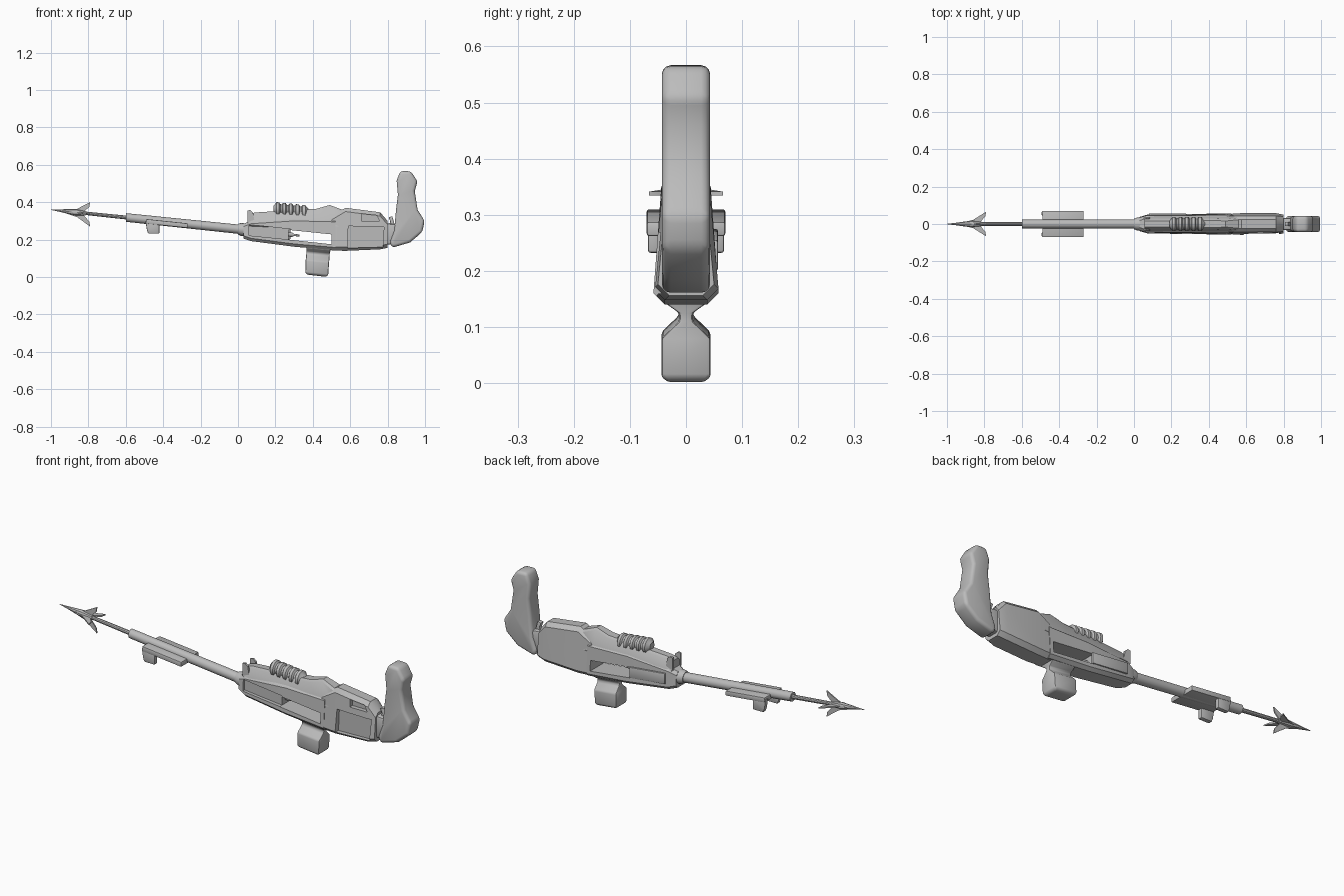
import bpy, bmesh, math
from mathutils import Vector

cube = bpy.data.objects.get("Cube")
if cube:
    bpy.data.objects.remove(cube, do_unlink=True)

grey = bpy.data.materials.new("grey metal")
grey.use_nodes = True
COLOUR = (0.5, 0.5, 0.5, 1)
grey.diffuse_color = COLOUR
grey.node_tree.nodes["Principled BSDF"].inputs["Base Color"].default_value = COLOUR


def apply(ob, kind, **settings):
    mod = ob.modifiers.new(kind, kind)
    for key, value in settings.items():
        setattr(mod, key, value)
    bpy.context.view_layer.objects.active = ob
    bpy.ops.object.modifier_apply(modifier=mod.name)


def smooth(ob, angle=35):
    bpy.ops.object.select_all(action='DESELECT')
    ob.select_set(True)
    bpy.context.view_layer.objects.active = ob
    bpy.ops.object.shade_smooth_by_angle(angle=math.radians(angle))


def skin(name, rings, bevel=0, segments=2, angle=35):
    """Closed surface through rings of equal point count."""
    bm = bmesh.new()
    loops = [[bm.verts.new(p) for p in ring] for ring in rings]
    n = len(loops[0])
    for a, b in zip(loops, loops[1:]):
        for i in range(n):
            j = (i + 1) % n
            bm.faces.new((a[i], a[j], b[j], b[i]))
    bm.faces.new(loops[0])
    bm.faces.new(loops[-1])
    bmesh.ops.recalc_face_normals(bm, faces=bm.faces)
    mesh = bpy.data.meshes.new(name)
    bm.to_mesh(mesh)
    bm.free()
    mesh.materials.append(grey)
    ob = bpy.data.objects.new(name, mesh)
    bpy.context.collection.objects.link(ob)
    if bevel:
        apply(ob, 'BEVEL', width=bevel, segments=segments, limit_method='ANGLE')
    smooth(ob, angle)
    return ob


def prism(name, outline, y0, y1, **kw):
    """Side outline in x, z given thickness along y."""
    return skin(name, [[(x, y, z) for x, z in outline] for y in (y0, y1)], **kw)


def hull_ring(x, low, high, w_low, w_high, c=0.015):
    """Chamfered cross-section of the body at x."""
    half = [(w_low - c, low), (w_low, low + c), (w_high, high - c), (w_high - c, high)]
    return [(x, y, z) for y, z in half] + [(x, -y, z) for y, z in reversed(half)]


def cut(ob, outline, y0, y1):
    cutter = prism("cutter", outline, y0, y1)
    cutter.hide_render = True
    apply(ob, 'BOOLEAN', object=cutter, operation='DIFFERENCE', solver='EXACT')
    bpy.data.objects.remove(cutter, do_unlink=True)
    smooth(ob)


def axis_z(x):
    """Height of the sloping barrel line at x."""
    return 0.256 - 0.104 * x


def turned(name, stations, sides=16, offset=0):
    """Round part along the barrel line from (x, radius) stations."""
    rings = []
    for x, r in stations:
        turn = [2 * math.pi * i / sides for i in range(sides)]
        rings.append([(x, r * math.cos(t), axis_z(x) + offset + r * math.sin(t)) for t in turn])
    return skin(name, rings)


# Harpoon
turned("harpoon_shaft", [(-0.92, 0.009), (-0.58, 0.011)], 10)
turned("harpoon_point", [(-1, 0.001), (-0.95, 0.007), (-0.87, 0.018), (-0.815, 0.012)], 8)
fin = [(-0.94, 0.004), (-0.86, 0.022), (-0.79, 0.066), (-0.795, 0.04), (-0.825, 0.008)]
for side, label in ((1, "upper"), (-1, "lower")):
    prism(label + "_barb", [(x, axis_z(x) + side * h - 0.003) for x, h in fin], -0.003, 0.003)
for side, label in ((1, "left"), (-1, "right")):
    skin(label + "_barb", [[(x, side * h, axis_z(x) + dz) for x, h in fin] for dz in (-0.004, 0.003)])

# Barrel with its cross plate and two hanging prongs
turned("barrel", [(-0.6, 0.023), (0.06, 0.025)])
turned("barrel_collar", [(0.0, 0.028), (0.015, 0.034), (0.06, 0.036)])
plate = [(-0.49, -0.07), (-0.27, -0.07), (-0.27, 0.07), (-0.49, 0.07)]
skin("cross_plate", [[(x, y, axis_z(x) + dz) for x, y in plate] for dz in (-0.022, 0.003)], bevel=0.004)
for side, label in ((1, "left"), (-1, "right")):
    prism(label + "_prong", [(-0.495, 0.3), (-0.42, 0.29), (-0.42, 0.232), (-0.48, 0.232), (-0.487, 0.25)],
          side * 0.045, side * 0.068, bevel=0.005)

# Fore body with the open slot
fore = skin("fore_body", [
    hull_ring(0.03, 0.205, 0.285, 0.038, 0.034),
    hull_ring(0.07, 0.192, 0.3, 0.05, 0.046),
    hull_ring(0.3, 0.162, 0.315, 0.054, 0.046),
    hull_ring(0.52, 0.143, 0.31, 0.056, 0.048)])
cut(fore, [(0.27, 0.252), (0.5, 0.228), (0.5, 0.175), (0.27, 0.2)], -0.1, 0.1)
cut(fore, [(0.06, 0.28), (0.28, 0.256), (0.28, 0.2), (0.06, 0.222)], -0.1, -0.034)
prism("side_plate", [(0.08, 0.275), (0.28, 0.255), (0.28, 0.2), (0.08, 0.22)], 0.045, 0.057, bevel=0.004)
turned("slot_bolt", [(0.25, 0.012), (0.29, 0.012), (0.30, 0.006), (0.33, 0.006)], 10)

# Top cover, narrowing upward, with front sight and rear hump
skin("top_cover", [
    hull_ring(0.055, 0.27, 0.335, 0.04, 0.026, 0.01),
    hull_ring(0.09, 0.27, 0.345, 0.045, 0.026, 0.01),
    hull_ring(0.42, 0.26, 0.365, 0.048, 0.03, 0.01),
    hull_ring(0.49, 0.26, 0.385, 0.048, 0.026, 0.01),
    hull_ring(0.57, 0.26, 0.355, 0.048, 0.034, 0.01)])
for side, label in ((1, "left"), (-1, "right")):
    prism(label + "_sight_post", [(0.05, 0.29), (0.09, 0.29), (0.08, 0.345), (0.065, 0.358), (0.05, 0.355)],
          side * 0.026, side * 0.036)

# Ribbed grip roll on the cover
roll = [(0.19, 0.018)]
for i in range(5):
    x = 0.2 + i * 0.035
    roll += [(x, 0.029), (x + 0.006, 0.038), (x + 0.02, 0.038), (x + 0.026, 0.029)]
turned("ribbed_roll", roll + [(0.38, 0.018)], 16, 0.128)

# Rear body with recesses on the right side
rear = skin("rear_body", [
    hull_ring(0.5, 0.142, 0.325, 0.053, 0.043, 0.02),
    hull_ring(0.575, 0.14, 0.37, 0.058, 0.044, 0.02),
    hull_ring(0.76, 0.148, 0.346, 0.058, 0.044, 0.02),
    hull_ring(0.8, 0.156, 0.30, 0.05, 0.04, 0.02)])
cut(rear, [(0.59, 0.272), (0.78, 0.268), (0.775, 0.16), (0.585, 0.155)], -0.1, -0.03)
cut(rear, [(0.66, 0.338), (0.74, 0.33), (0.757, 0.3), (0.66, 0.3)], -0.1, -0.025)

# Neck, trigger and grip
prism("neck", [(0.77, 0.29), (0.87, 0.28), (0.87, 0.18), (0.77, 0.17)], -0.032, 0.032, bevel=0.012)
prism("trigger", [(0.8, 0.27), (0.85, 0.25), (0.835, 0.29), (0.825, 0.325), (0.805, 0.32), (0.815, 0.295)],
      -0.012, 0.012, bevel=0.004)
prism("grip", [
    (0.868, 0.567), (0.925, 0.565), (0.96, 0.51), (0.945, 0.46), (0.96, 0.36), (0.998, 0.3),
    (0.985, 0.24), (0.92, 0.185), (0.825, 0.157), (0.81, 0.185), (0.835, 0.25), (0.845, 0.36),
    (0.855, 0.44), (0.848, 0.515)], -0.043, 0.043, bevel=0.016, segments=3, angle=50)


# Magazine with a pinched neck
def block_ring(z, x0, x1, w):
    return [(x0, -w, z + 0.006), (x1, -w, z - 0.006), (x1, w, z - 0.006), (x0, w, z + 0.006)]


skin("magazine", [
    block_ring(0.007, 0.37, 0.47, 0.032), block_ring(0.016, 0.36, 0.482, 0.044),
    block_ring(0.085, 0.362, 0.487, 0.044), block_ring(0.116, 0.365, 0.49, 0.012),
    block_ring(0.13, 0.365, 0.49, 0.012), block_ring(0.15, 0.365, 0.495, 0.04),
    block_ring(0.165, 0.365, 0.495, 0.04)], bevel=0.006)
